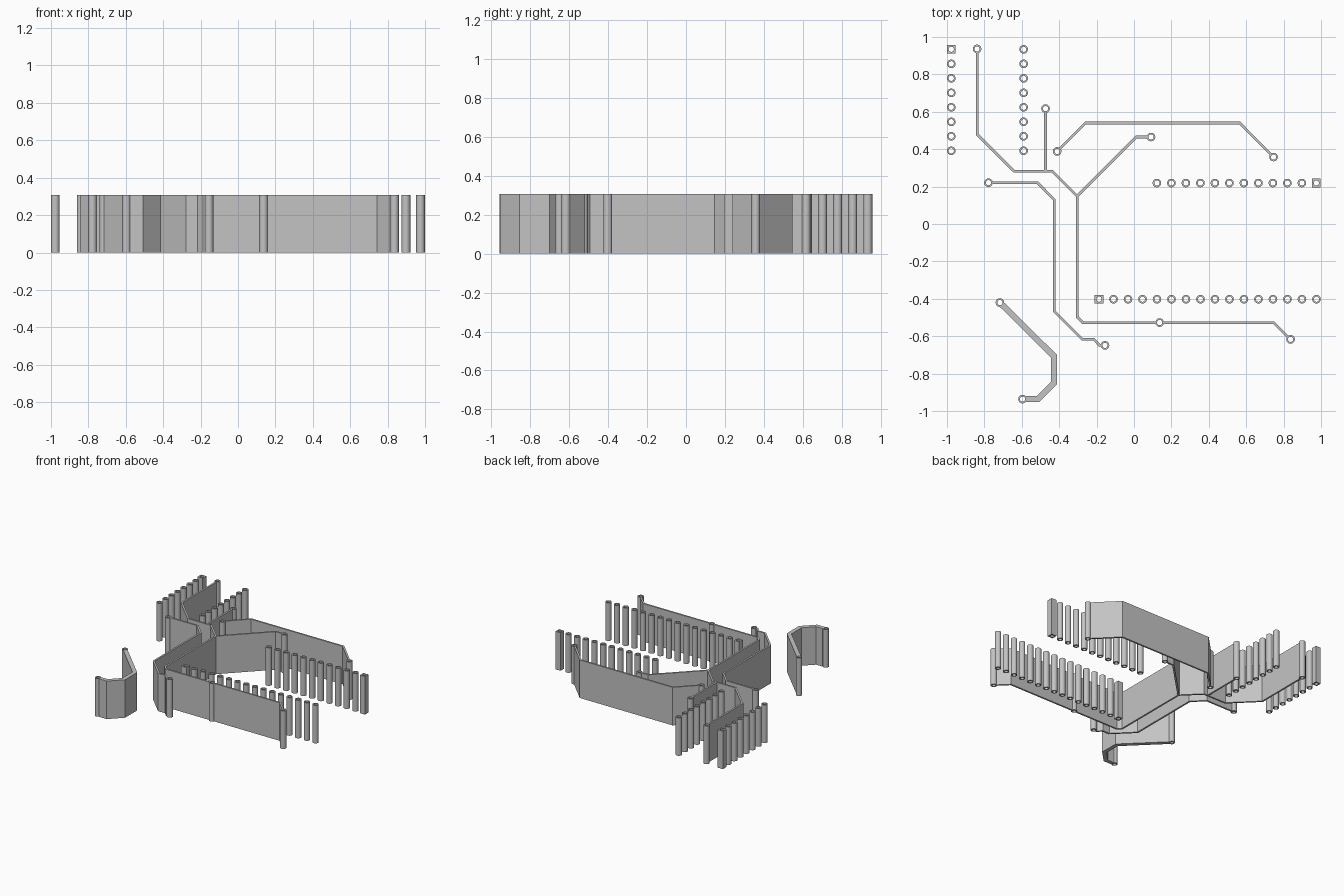
import bpy
import bmesh
from math import cos, sin, pi
from mathutils import Vector

HEIGHT = 0.307
PAD_R, HOLE_R = 0.023, 0.014
SIDES = 24

old = bpy.data.objects.get("Cube")
if old:
    bpy.data.objects.remove(old)

GREY = (0.55, 0.55, 0.55, 1)
metal = bpy.data.materials.new("plain grey")
metal.use_nodes = True
metal.diffuse_color = GREY
metal.node_tree.nodes["Principled BSDF"].inputs["Base Color"].default_value = GREY


def finish(bm, name, smooth=False):
    bmesh.ops.recalc_face_normals(bm, faces=bm.faces)
    mesh = bpy.data.meshes.new(name)
    bm.to_mesh(mesh)
    bm.free()
    mesh.materials.append(metal)
    ob = bpy.data.objects.new(name, mesh)
    bpy.context.collection.objects.link(ob)
    if smooth:
        bpy.ops.object.select_all(action="DESELECT")
        ob.select_set(True)
        bpy.context.view_layer.objects.active = ob
        bpy.ops.object.shade_smooth_by_angle(angle=pi / 6)


def pad(name, x, y, square=False):
    """Upright tube, round or square outside, with a round bore."""
    bm = bmesh.new()
    loops = []
    for radius, z, boxy in ((PAD_R, 0, square), (PAD_R, HEIGHT, square),
                            (HOLE_R, HEIGHT, False), (HOLE_R, 0, False)):
        ring = []
        for i in range(SIDES):
            c, s = cos(2 * pi * i / SIDES), sin(2 * pi * i / SIDES)
            r = radius / max(abs(c), abs(s)) if boxy else radius
            ring.append(bm.verts.new((x + r * c, y + r * s, z)))
        loops.append(ring)
    for k in range(4):
        a, b = loops[k], loops[(k + 1) % 4]
        for i in range(SIDES):
            j = (i + 1) % SIDES
            bm.faces.new((a[i], a[j], b[j], b[i]))
    finish(bm, name, True)


def wall(name, points, width=0.014, start_pad=True, end_pad=True):
    """Mitred ribbon along a path, extruded upward; ends stop inside pad rims."""
    p = [Vector(q) for q in points]
    trim = (PAD_R + HOLE_R) / 2
    dirs = [(b - a).normalized() for a, b in zip(p, p[1:])]
    if start_pad:
        p[0] += dirs[0] * trim
    if end_pad:
        p[-1] -= dirs[-1] * trim
    left, right = [], []
    for i, q in enumerate(p):
        d0, d1 = dirs[max(i - 1, 0)], dirs[min(i, len(dirs) - 1)]
        n0, n1 = Vector((-d0.y, d0.x)), Vector((-d1.y, d1.x))
        off = (n0 + n1) / (1 + n0.dot(n1)) * width / 2
        left.append(q + off)
        right.append(q - off)
    bm = bmesh.new()
    sections = [[bm.verts.new((v.x, v.y, z)) for v, z in
                 ((a, 0), (b, 0), (b, HEIGHT), (a, HEIGHT))]
                for a, b in zip(left, right)]
    for s, t in zip(sections, sections[1:]):
        for k in range(4):
            m = (k + 1) % 4
            bm.faces.new((s[k], s[m], t[m], t[k]))
    bm.faces.new(sections[0])
    bm.faces.new(sections[-1])
    finish(bm, name)


# Rows of pads; the first pad of some rows is square
STEP = 0.0775
rows = [("left_column", -0.977, 0.934, 0, -STEP, 8, True),
        ("inner_column", -0.59, 0.934, 0, -STEP, 8, False),
        ("upper_row", 0.975, 0.219, -STEP, 0, 12, True),
        ("lower_row", -0.187, -0.402, STEP, 0, 16, True)]
for name, x, y, dx, dy, count, square in rows:
    for i in range(count):
        pad(f"{name}_pad_{i + 1}", x + dx * i, y + dy * i, square and i == 0)

# Single pads at the wall ends
A, B, C = (-0.839, 0.936), (-0.473, 0.617), (0.091, 0.465)
D, E = (-0.411, 0.388), (0.746, 0.358)
F, G = (-0.778, 0.221), (-0.155, -0.649)
H, I = (-0.717, -0.42), (-0.596, -0.936)
J, K = (0.137, -0.527), (0.837, -0.617)
for i, (x, y) in enumerate((A, B, C, D, E, F, G, H, I, J, K)):
    pad(f"end_pad_{i + 1}", x, y)

# Walls
fork = (-0.304, 0.149)
wall("main_wall", [A, (-0.839, 0.479), (-0.642, 0.283), (-0.438, 0.283), fork,
                   (-0.304, -0.497), (-0.274, -0.527), J])
wall("main_wall_tail", [J, (0.747, -0.527), K])
wall("short_branch", [B, (-0.473, 0.283)], end_pad=False)
wall("diagonal_branch", [C, (0.012, 0.465), fork], end_pad=False)
wall("upper_arch_wall", [D, (-0.26, 0.54), (0.565, 0.54), E])
wall("inner_wall", [F, (-0.516, 0.221), (-0.427, 0.13), (-0.427, -0.466),
                    (-0.276, -0.617), (-0.214, -0.617), (-0.184, -0.649), G])
wall("thick_wall", [H, (-0.427, -0.708), (-0.427, -0.849), (-0.514, -0.936), I],
     width=0.033)
